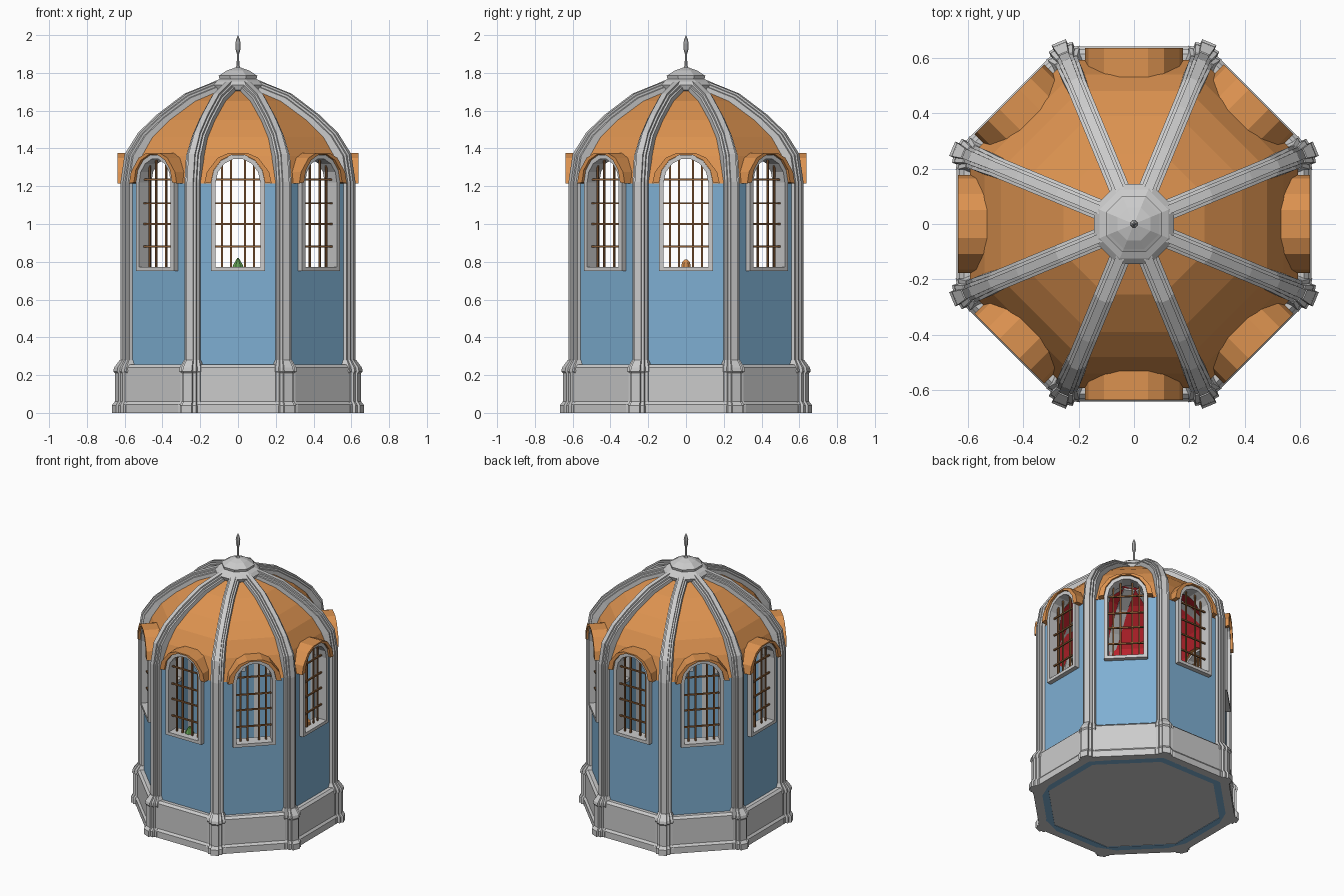
import bpy, bmesh
from math import pi, cos, sin, radians
from mathutils import Vector

if "Cube" in bpy.data.objects:
    bpy.data.objects.remove(bpy.data.objects["Cube"])

K = cos(pi / 8)  # apothem / corner radius of an octagon


def mat(name, rgb):
    m = bpy.data.materials.new(name)
    m.diffuse_color = (*rgb, 1)
    m.use_nodes = True
    m.node_tree.nodes["Principled BSDF"].inputs["Base Color"].default_value = m.diffuse_color
    return m


BLUE = mat("blue wall", (0.21, 0.43, 0.65))
ORANGE = mat("orange roof", (0.72, 0.29, 0.08))
RED = mat("red lining", (0.6, 0.02, 0.03))
BROWN = mat("brown bars", (0.28, 0.12, 0.04))
GREEN = mat("green", (0.12, 0.35, 0.08))


def finish(bm, name, *mats):
    bmesh.ops.recalc_face_normals(bm, faces=bm.faces)
    me = bpy.data.meshes.new(name)
    bm.to_mesh(me)
    bm.free()
    for m in mats:
        me.materials.append(m)
    ob = bpy.data.objects.new(name, me)
    bpy.context.collection.objects.link(ob)
    return ob


def side(k, t, d, z):
    """Point on wall side k: t sideways, d outward, z up."""
    a = radians(45 * k - 90)
    return Vector((d * cos(a) - t * sin(a), d * sin(a) + t * cos(a), z))


def bridge(bm, rings, loop=False, caps=False):
    """Skin closed rings of verts in order."""
    faces = []
    n = len(rings[0])
    pairs = list(zip(rings, rings[1:])) + ([(rings[-1], rings[0])] if loop else [])
    for a, b in pairs:
        for i in range(n):
            j = (i + 1) % n
            faces.append(bm.faces.new((a[i], a[j], b[j], b[i])))
    if caps:
        bm.faces.new(rings[0])
        bm.faces.new(rings[-1])
    return faces


def octagon(name, profile, mats=(), loop=True, caps=False, red_from=None):
    """Eight-sided turned shape from (apothem, z) points."""
    bm = bmesh.new()
    rings = [[bm.verts.new(side(k + 0.5, 0, r / K, z)) for k in range(8)] for r, z in profile]
    faces = bridge(bm, rings, loop, caps)
    if red_from is not None:
        for f in faces[red_from * 8:]:
            f.material_index = 1
    return finish(bm, name, *mats)


def arch(w, sill, h):
    """Window outline: straight sides with a seven-sided round head."""
    head = [(w * cos(pi * i / 7), 1.22 + h * sin(pi * i / 7)) for i in range(8)]
    return [(-w, sill), (w, sill)] + head


# Plinth, floor, wall
octagon("plinth", [(0.586, 0), (0.642, 0), (0.642, 0.045), (0.63, 0.06),
                   (0.63, 0.24), (0.615, 0.255), (0.586, 0.255)])
octagon("floor", [(0.545, 0.003), (0.545, 0.02)], loop=False, caps=True)
wall = octagon("wall", [(0.54, 0), (0.59, 0), (0.59, 1.22), (0.54, 1.22)], (BLUE,))

# Domed roof, orange outside and red inside
DOME = [(0.592, 1.215), (0.54, 1.36), (0.48, 1.46), (0.39, 1.55), (0.255, 1.65), (0.08, 1.725)]
inner = [(max(r - 0.025, 0.06), z - 0.02) for r, z in DOME[::-1]]
inner[-1] = (0.545, 1.215)
roof = octagon("roof", DOME + inner, (ORANGE, RED), red_from=6)

# Window openings
bm = bmesh.new()
for k in range(8):
    bridge(bm, [[bm.verts.new(side(k, t, d, z)) for t, z in arch(0.135, 0.755, 0.142)]
                for d in (0.42, 0.7)], caps=True)
cutter = finish(bm, "window_cutter")
cutter.hide_render = True
for ob in (wall, roof):
    mod = ob.modifiers.new("openings", 'BOOLEAN')
    mod.operation = 'DIFFERENCE'
    mod.solver = 'EXACT'
    mod.object = cutter
    bpy.context.view_layer.objects.active = ob
    bpy.ops.object.modifier_apply(modifier=mod.name)
bpy.data.objects.remove(cutter)

# Window frames lining the openings
bm = bmesh.new()
for k in range(8):
    out, inn = arch(0.142, 0.75, 0.15), arch(0.118, 0.772, 0.126)
    rings = [[bm.verts.new(side(k, t, d, z)) for t, z in o]
             for o, d in ((out, 0.53), (out, 0.622), (inn, 0.622), (inn, 0.53))]
    bridge(bm, rings, loop=True)
finish(bm, "window_frames")


# Window bars
def box(bm, k, t, d, z):
    bridge(bm, [[bm.verts.new(side(k, a, b, c)) for a, b in
                 ((t[0], d[0]), (t[1], d[0]), (t[1], d[1]), (t[0], d[1]))] for c in z], caps=True)


bm = bmesh.new()
for k in range(8):
    for t in (-0.085, -0.038, 0.038, 0.085):
        top = 1.31 if abs(t) > 0.05 else 1.345
        box(bm, k, (t - 0.005, t + 0.005), (0.57, 0.58), (0.77, top))
    for z in (0.88, 1.0, 1.11, 1.235):
        box(bm, k, (-0.12, 0.12), (0.578, 0.588), (z - 0.005, z + 0.005))
finish(bm, "window_bars", BROWN)


# Orange hoods over the window heads, running back into the dome
def dome_depth(z):
    return 0.582 - (z - 1.215) * 0.36


half = [(0.178, 1.215), (0.165, 1.275), (0.108, 1.35), (0.05, 1.376)]
hood = half + [(-t, z) for t, z in half[::-1]]
bm = bmesh.new()
for k in range(8):
    inn = arch(0.1425, 0.75, 0.151)[2:]
    rows = []
    for (t, z), (u, v) in zip(hood, inn):
        rows.append([bm.verts.new(side(k, *p)) for p in (
            (t, dome_depth(z) - 0.008, z), (t, 0.637, z),
            (u, 0.637, v), (u, dome_depth(v) - 0.008, v))])
    bridge(bm, rows, caps=True)
finish(bm, "window_hoods", ORANGE)

# Corner ribs: shaft and dome rib in one sweep
right = [(0.018, 0.028), (0.018, 0.018), (0.03, 0.016), (0.03, 0.004), (0.042, 0.002), (0.042, -0.062)]
section = right + [(-t, n) for t, n in right[::-1]]
path = [Vector(p) for p in ((0.638, 0.02), (0.638, 1.22), (0.616, 1.36), (0.545, 1.465),
                            (0.44, 1.558), (0.288, 1.665), (0.12, 1.728))]
bm = bmesh.new()
for k in range(8):
    rings = []
    for i, p in enumerate(path):
        tang = path[min(i + 1, len(path) - 1)] - path[max(i - 1, 0)]
        if i == 1:
            tang = (path[1] - path[0]).normalized() + (path[2] - path[1]).normalized()
        n = Vector((tang.y, -tang.x)).normalized()
        w = 1 if i < 3 else 0.88
        rings.append([bm.verts.new(side(k + 0.5, t * w, p.x + n.x * h, p.y + n.y * h))
                      for t, h in section])
    bridge(bm, rings, caps=True)
finish(bm, "corner_ribs")

# Column bases
levels = [(0, 1.55, 0.03), (0.04, 1.55, 0.03), (0.06, 1.35, 0.02), (0.21, 1.35, 0.02),
          (0.22, 1.45, 0.025), (0.24, 1.42, 0.022), (0.28, 1.05, 0.002)]
bm = bmesh.new()
for k in range(8):
    bridge(bm, [[bm.verts.new(side(k + 0.5, t * s, 0.638 + push + max(h, -0.04) * s, z))
                 for t, h in section] for z, s, push in levels], caps=True)
finish(bm, "column_bases")

# Crown and finial
octagon("crown", [(0.1, 1.69), (0.135, 1.71), (0.145, 1.735), (0.125, 1.755), (0.098, 1.768),
                  (0.102, 1.785), (0.09, 1.792), (0.06, 1.812), (0.015, 1.828)], loop=False, caps=True)
octagon("finial", [(0.014, 1.825), (0.007, 1.84), (0.006, 1.90), (0.013, 1.925), (0.014, 1.955),
                   (0.009, 1.98), (0.001, 2.0)], loop=False, caps=True)

# Small ornaments on the front and right sills
for k, name, m, prof in ((0, "green_ornament", GREEN, ((0.03, 0.77), (0.024, 0.785), (0.004, 0.82))),
                         (2, "orange_ornament", ORANGE, ((0.024, 0.77), (0.022, 0.795), (0.008, 0.812)))):
    ob = octagon(name, prof, (m,), loop=False, caps=True)
    ob.location = side(k, 0, 0.55, 0)
